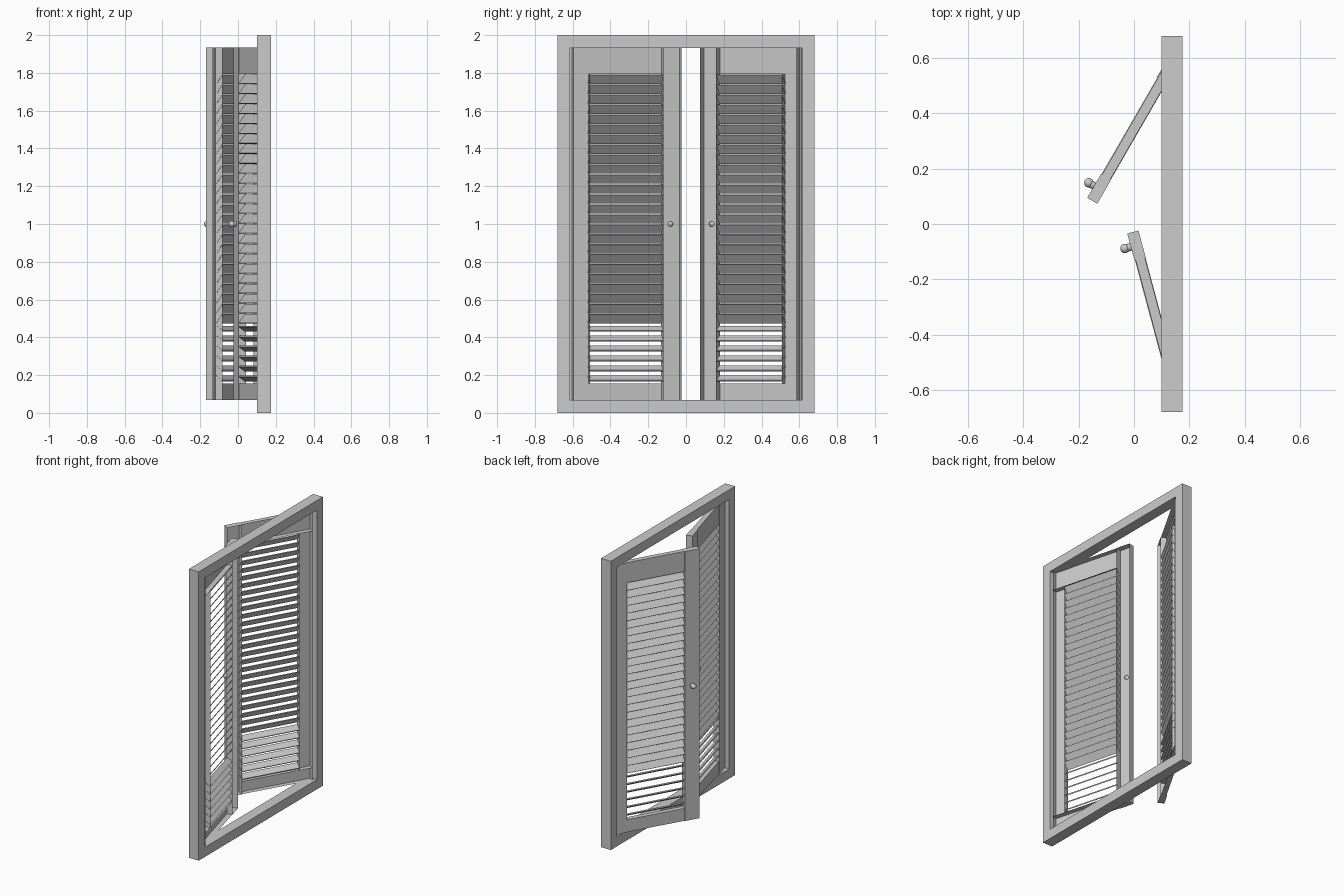
import bpy, bmesh, math
from mathutils import Matrix, Vector

cube = bpy.data.objects.get("Cube")
if cube:
    bpy.data.objects.remove(cube, do_unlink=True)

paint = bpy.data.materials.new("light_grey_paint")
paint.use_nodes = True
GREY = (0.6, 0.6, 0.6, 1)
paint.diffuse_color = GREY
paint.node_tree.nodes["Principled BSDF"].inputs["Base Color"].default_value = GREY


def add_box(bm, lo, hi, drop=(), tilt=0.0):
    """Box between two corners; drop lists face directions to leave open."""
    lo, hi = Vector(lo), Vector(hi)
    mid, size = (lo + hi) / 2, hi - lo
    m = Matrix.Translation(mid) @ Matrix.Rotation(tilt, 4, 'X') @ Matrix.Diagonal((*size, 1))
    verts = bmesh.ops.create_cube(bm, size=1, matrix=m)["verts"]
    bm.normal_update()
    faces = {f for v in verts for f in v.link_faces}
    gone = [f for f in faces if any(f.normal.dot(Vector(d)) > 0.9 for d in drop)]
    if gone:
        bmesh.ops.delete(bm, geom=gone, context='FACES_ONLY')


def finish(bm, name, matrix=None, smooth=False):
    if matrix is not None:
        bm.transform(matrix)
        if matrix.determinant() < 0:
            bmesh.ops.reverse_faces(bm, faces=bm.faces[:])
    for f in bm.faces:
        f.smooth = smooth
    me = bpy.data.meshes.new(name)
    bm.to_mesh(me)
    bm.free()
    me.materials.append(paint)
    ob = bpy.data.objects.new(name, me)
    bpy.context.collection.objects.link(ob)
    return ob


# Outer frame: two posts between two full-width rails
bm = bmesh.new()
X0, X1, W, H, T = 0.10, 0.175, 0.68, 2.0, 0.067
for z in (0, H - T):
    add_box(bm, (X0, -W, z), (X1, W, z + T))
for s in (-1, 1):
    a, b = sorted((s * W, s * (W - T)))
    add_box(bm, (X0, a, T), (X1, b, H - T), drop=((0, 0, 1), (0, 0, -1)))
finish(bm, "outer_frame")

Z0, Z1 = 0.069, 1.935          # door bottom and top
L0, L1 = 0.155, 1.795          # louvre opening bottom and top
V0, V1 = 0.0045, 0.039         # panel depth
OPEN = (0, 1, 0)               # hollow side of the door shells
U, D = (0, 0, 1), (0, 0, -1)


def door(side, swing, name):
    # Local axes: x from hinge to latch, y through the door, z up
    s, c = math.sin(swing), math.cos(swing)
    m = Matrix(((-s, c, 0, 0.131), (-side * c, -side * s, 0, side * 0.614),
                (0, 0, 1, 0), (0, 0, 0, 1)))

    # Panel around the louvre opening
    bm = bmesh.new()
    add_box(bm, (0.01, V0, L0), (0.10, V1, L1), drop=(OPEN, U, D))
    for lo, hi in ((Z0, L0), (L1, Z1)):
        add_box(bm, (0.01, V0, lo), (0.50, V1, hi), drop=(OPEN,))
    finish(bm, name + "_panel", m)

    # Thin hinge strip
    bm = bmesh.new()
    add_box(bm, (0, 0, Z0), (0.10, 0.004, Z1))
    finish(bm, name + "_hinge_strip", m)

    # Hollow latch stile
    bm = bmesh.new()
    add_box(bm, (0.50, 0, Z0), (0.60, 0.042, Z1), drop=(OPEN,))
    finish(bm, name + "_latch_stile", m)

    # Louvre slats: the lowest six are tilted the other way
    bm = bmesh.new()
    count, pitch = 31, 0.0528
    for i in range(count):
        z = 0.182 + i * pitch
        low = i < 6
        depth, thick = (0.042, 0.008) if low else (0.058, 0.005)
        tilt = math.radians(-35 if low else 53)
        add_box(bm, (0.097, 0.0215 - depth / 2, z - thick / 2),
                (0.502, 0.0215 + depth / 2, z + thick / 2), tilt=tilt)
    finish(bm, name + "_louvre_slats", m)

    # Knob with a short neck
    bm = bmesh.new()
    neck = Matrix.Translation((0.55, -0.008, 1.0)) @ Matrix.Rotation(math.pi / 2, 4, 'X')
    bmesh.ops.create_cone(bm, cap_ends=True, segments=20, radius1=0.014,
                          radius2=0.014, depth=0.030, matrix=neck)
    bmesh.ops.create_uvsphere(bm, u_segments=20, v_segments=12, radius=0.017,
                              matrix=Matrix.Translation((0.55, -0.022, 1.0)))
    finish(bm, name + "_knob", m, smooth=True)


door(-1, math.radians(15), "right_door")
door(1, math.radians(30), "left_door")
